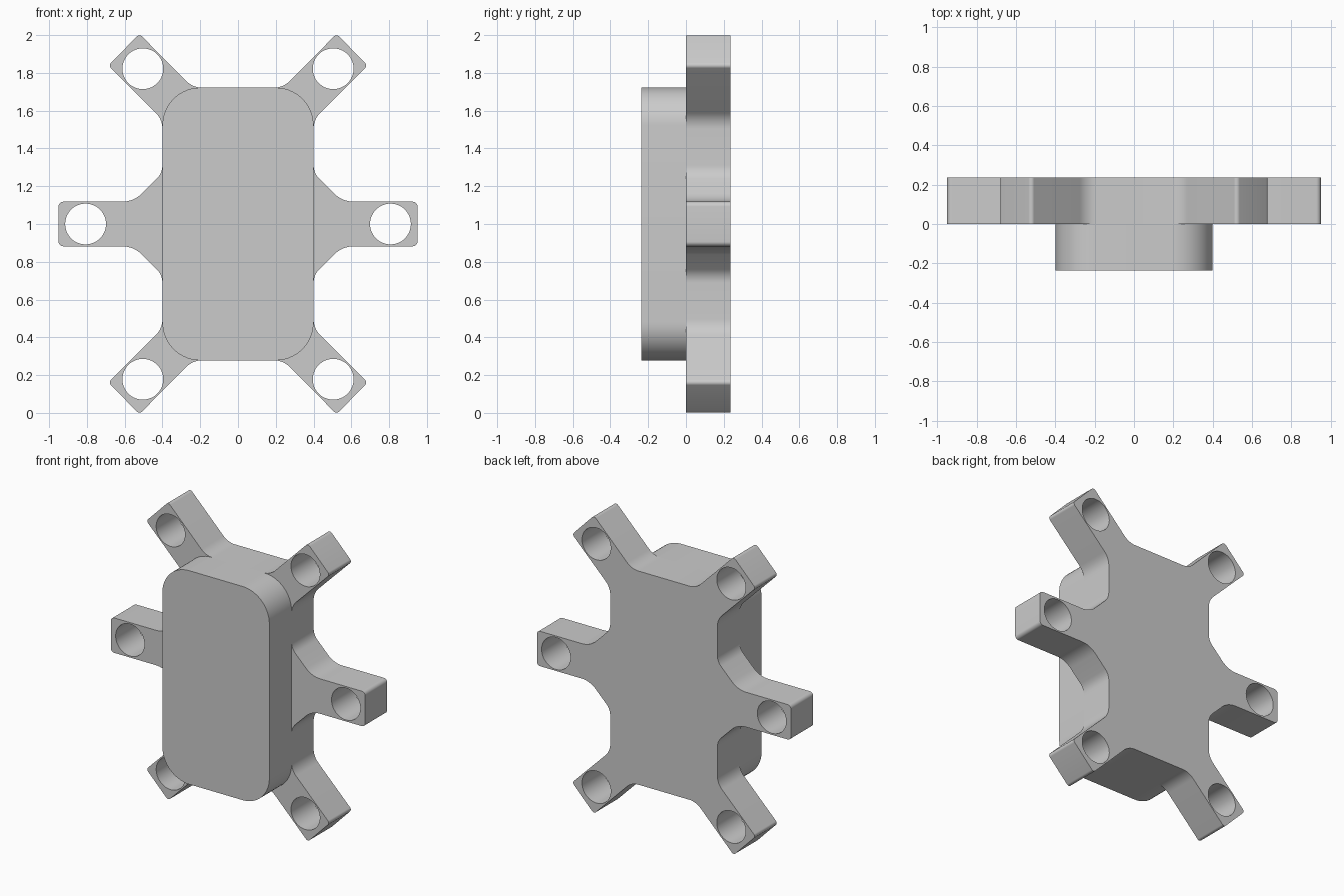
import bpy, math
from mathutils import Vector

if "Cube" in bpy.data.objects:
    bpy.data.objects.remove(bpy.data.objects["Cube"])

HALF = 0.2365 / 2      # half thickness of each slab
MID_Z = 1.0


def rounded(corners, steps=8):
    """Round each corner (x, z, radius) of a closed outline."""
    out = []
    n = len(corners)
    for i, (x, z, r) in enumerate(corners):
        p = Vector((x, z))
        a = (Vector(corners[i - 1][:2]) - p).normalized()
        b = (Vector(corners[(i + 1) % n][:2]) - p).normalized()
        half = a.angle(b) / 2
        centre = p + (a + b).normalized() * (r / math.sin(half))
        t = r / math.tan(half)
        va, vb = p + a * t - centre, p + b * t - centre
        sweep = math.pi - 2 * half
        for k in range(steps + 1):
            f = k / steps
            v = (va * math.sin((1 - f) * sweep) + vb * math.sin(f * sweep)) / math.sin(sweep)
            out.append(centre + v)
    return out


def circle(cx, cz, r, n=48):
    return [Vector((cx + r * math.cos(2 * math.pi * i / n),
                    cz + r * math.sin(2 * math.pi * i / n))) for i in range(n)]


def slab(name, loops, y):
    """Filled outline (with holes) extruded along y."""
    cu = bpy.data.curves.new(name, 'CURVE')
    cu.dimensions = '2D'
    cu.fill_mode = 'BOTH'
    cu.extrude = HALF
    for pts in loops:
        s = cu.splines.new('POLY')
        s.points.add(len(pts) - 1)
        for sp, p in zip(s.points, pts):
            sp.co = (p.x, p.y, 0, 1)
        s.use_cyclic_u = True
    ob = bpy.data.objects.new(name, cu)
    bpy.context.collection.objects.link(ob)
    ob.location = (0, y, MID_Z)
    ob.rotation_euler = (math.pi / 2, 0, 0)
    bpy.ops.object.select_all(action='DESELECT')
    ob.select_set(True)
    bpy.context.view_layer.objects.active = ob
    bpy.ops.object.convert(target='MESH')
    ob = bpy.context.object
    # weld the caps to the walls
    bpy.ops.object.mode_set(mode='EDIT')
    bpy.ops.mesh.select_all(action='SELECT')
    bpy.ops.mesh.remove_doubles(threshold=0.0002)
    bpy.ops.mesh.normals_make_consistent(inside=False)
    bpy.ops.object.mode_set(mode='OBJECT')
    bpy.ops.object.shade_smooth_by_angle(angle=math.radians(30))
    return ob


# rear plate: one quarter of the outline, mirrored into four
quarter = [
    (0.95, 0.118, 0.025),    # middle arm tip
    (0.552, 0.118, 0.15),    # arm gusset
    (0.40, 0.27, 0.10),      # gusset to body side
    (0.40, 0.553, 0.12),     # body side to diagonal arm
    (0.686, 0.839, 0.02),    # diagonal arm tip
    (0.522, 1.007, 0.02),
    (0.24, 0.722, 0.12),     # diagonal arm to top edge
]
top = quarter + [(-x, z, r) for x, z, r in reversed(quarter)]
outline = top + [(-x, -z, r) for x, z, r in top]

# bolt holes through the six arms
holes = [circle(sx * 0.807, 0, 0.108) for sx in (-1, 1)]
holes += [circle(sx * 0.504, sz * 0.822, 0.108) for sx in (-1, 1) for sz in (-1, 1)]

slab("rear_plate_with_arms", [rounded(outline)] + holes, HALF)

# front block
block = [(0.4, 0.722, 0.2), (-0.4, 0.722, 0.2), (-0.4, -0.722, 0.2), (0.4, -0.722, 0.2)]
slab("front_block", [rounded(block, 14)], -HALF)
